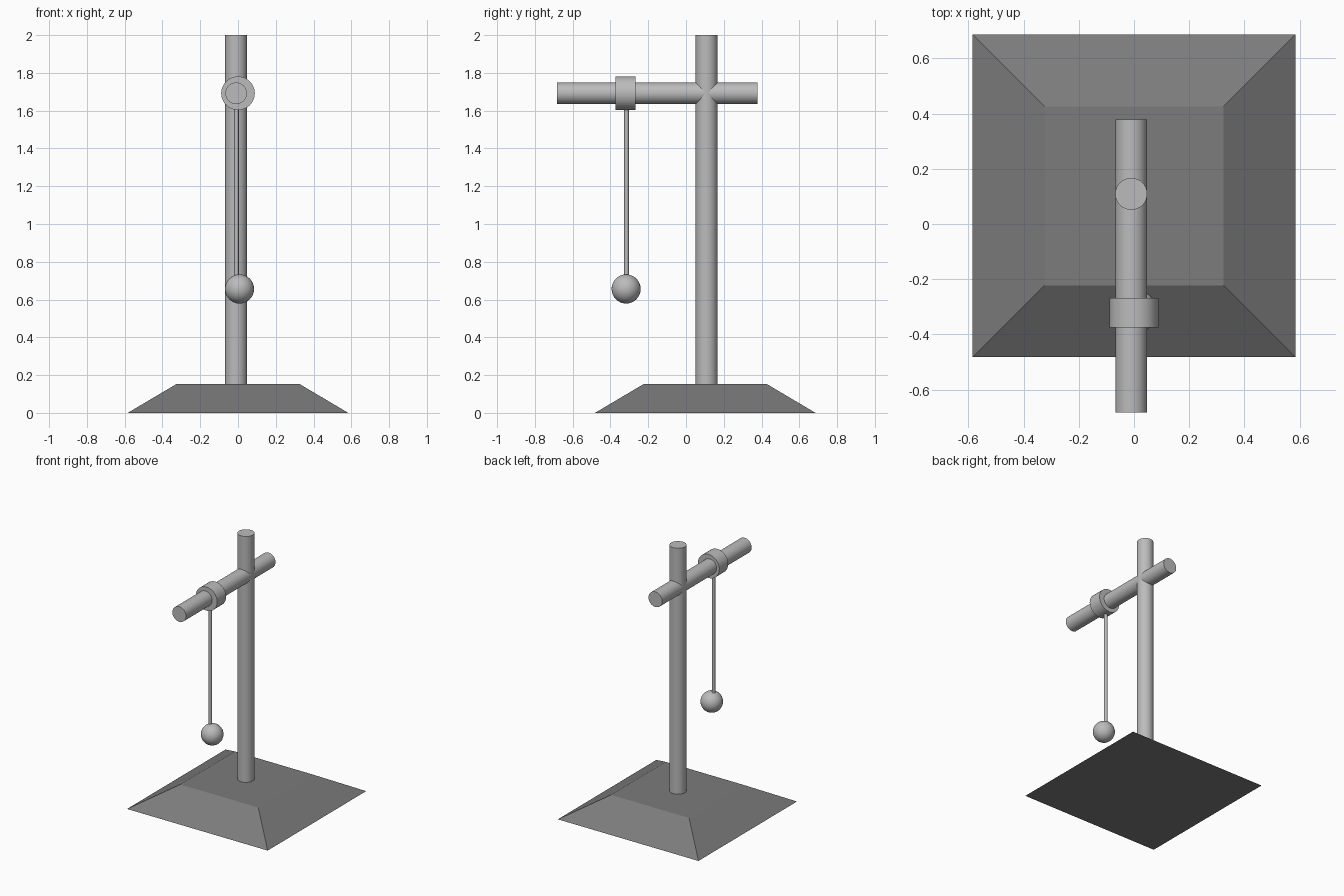
import bpy
import math

if "Cube" in bpy.data.objects:
    bpy.data.objects.remove(bpy.data.objects["Cube"])


def material(name, grey):
    mat = bpy.data.materials.new(name)
    mat.diffuse_color = (grey, grey, grey, 1)
    mat.use_nodes = True
    mat.node_tree.nodes["Principled BSDF"].inputs["Base Color"].default_value = mat.diffuse_color
    return mat


dark_grey = material("dark_grey", 0.2)
mid_grey = material("mid_grey", 0.5)


def finish(name, mat):
    obj = bpy.context.object
    obj.name = name
    obj.data.materials.append(mat)
    return obj


def rod(name, centre, radius, length, rot=(0, 0, 0)):
    bpy.ops.mesh.primitive_cylinder_add(vertices=32, radius=radius, depth=length,
                                        location=centre, rotation=rot)
    finish(name, mid_grey)
    bpy.ops.object.shade_smooth_by_angle(angle=math.radians(35))


def upright(name, x, y, z0, z1, radius):
    rod(name, (x, y, (z0 + z1) / 2), radius, z1 - z0)


def along_y(name, x, z, y0, y1, radius):
    rod(name, (x, (y0 + y1) / 2, z), radius, y1 - y0, (math.pi / 2, 0, 0))


# Tapered square base: a cube with its top face pulled in
bpy.ops.mesh.primitive_cube_add(size=1, location=(0, 0.102, 0.077))
base = finish("base", dark_grey)
for v in base.data.vertices:
    half = 0.324 if v.co.z > 0 else 0.584
    v.co.x = math.copysign(half, v.co.x)
    v.co.y = math.copysign(half, v.co.y)
    v.co.z *= 0.154

# Post and cross arm
upright("post", -0.010, 0.109, 0.1, 2.0, 0.058)
along_y("cross_arm", -0.010, 1.692, -0.683, 0.378, 0.057)

# Collar around the arm
along_y("collar", 0.0, 1.692, -0.374, -0.268, 0.089)

# Hanging rod and ball
upright("hanging_rod", -0.008, -0.315, 0.715, 1.65, 0.012)
bpy.ops.mesh.primitive_uv_sphere_add(segments=32, ring_count=16, radius=0.077,
                                     location=(0.008, -0.317, 0.656))
finish("ball", mid_grey)
bpy.ops.object.shade_smooth_by_angle(angle=math.radians(35))
